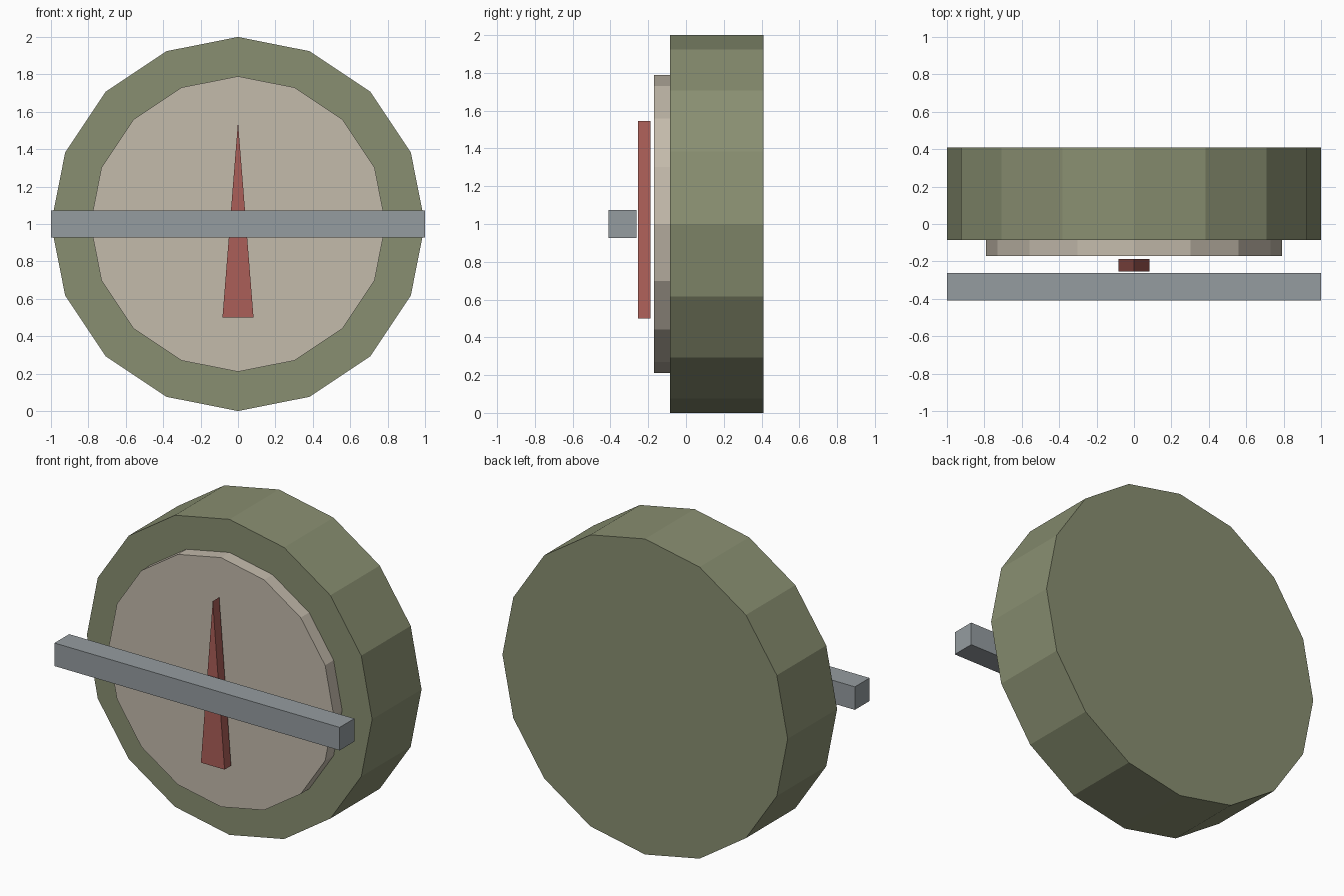
import bpy
import bmesh
from math import cos, sin, tau

if "Cube" in bpy.data.objects:
    bpy.data.objects.remove(bpy.data.objects["Cube"], do_unlink=True)

MID = 1.0  # height of the gauge centre


def material(name, rgb):
    mat = bpy.data.materials.new(name)
    mat.use_nodes = True
    mat.diffuse_color = (*rgb, 1)
    mat.node_tree.nodes["Principled BSDF"].inputs["Base Color"].default_value = (*rgb, 1)
    return mat


def plate(name, outline, front, back, mat):
    """Extrude an (x, z) outline from the front depth to the back depth."""
    bm = bmesh.new()
    face = bm.faces.new([bm.verts.new((x, front, MID + z)) for x, z in outline])
    extruded = bmesh.ops.extrude_face_region(bm, geom=[face], use_keep_orig=True)
    moved = [v for v in extruded["geom"] if isinstance(v, bmesh.types.BMVert)]
    bmesh.ops.translate(bm, verts=moved, vec=(0, back - front, 0))
    bmesh.ops.recalc_face_normals(bm, faces=bm.faces)
    mesh = bpy.data.meshes.new(name)
    bm.to_mesh(mesh)
    bm.free()
    mesh.materials.append(mat)
    obj = bpy.data.objects.new(name, mesh)
    bpy.context.collection.objects.link(obj)
    return obj


def ring(radius, sides=16):
    return [(radius * cos(tau * i / sides), radius * sin(tau * i / sides)) for i in range(sides)]


def rectangle(half_x, half_z):
    return [(-half_x, -half_z), (half_x, -half_z), (half_x, half_z), (-half_x, half_z)]


green = material("olive green", (0.25, 0.275, 0.165))
cream = material("warm cream", (0.55, 0.495, 0.41))
red = material("dull red", (0.41, 0.114, 0.098))
steel = material("steel grey", (0.30, 0.333, 0.352))

# Drum-shaped housing and raised dial
plate("housing", ring(1.0), -0.085, 0.41, green)
plate("dial", ring(0.79), -0.17, -0.085, cream)

# Tapered needle floating in front of the dial
plate("needle", [(-0.083, -0.5), (0.083, -0.5), (0, 0.545)], -0.253, -0.188, red)

# Crossbar in front of the needle
plate("crossbar", rectangle(1.0, 0.073), -0.41, -0.263, steel)
